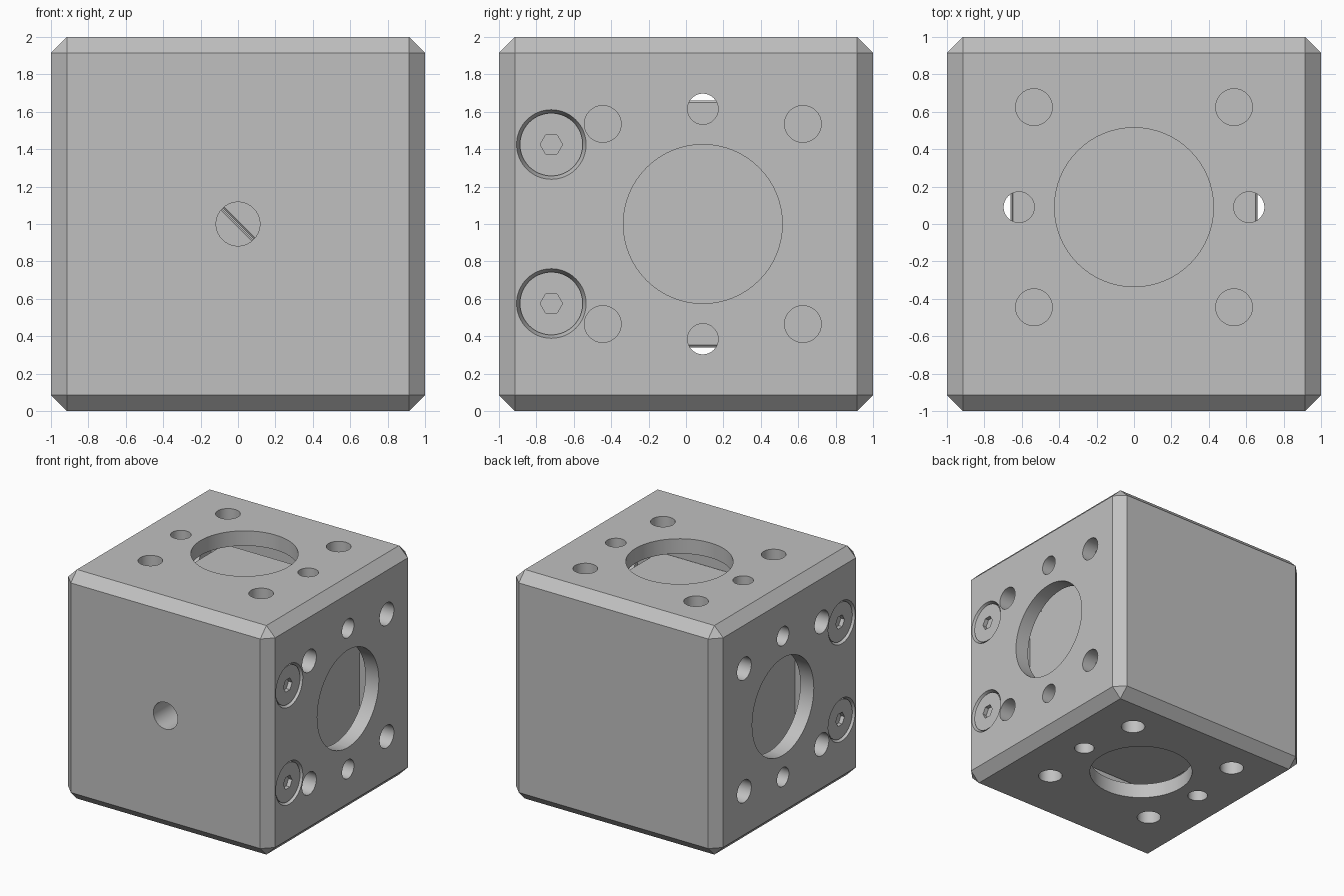
import bpy, bmesh, math
from mathutils import Matrix, Vector

default = bpy.data.objects.get("Cube")
if default:
    bpy.data.objects.remove(default, do_unlink=True)

grey = bpy.data.materials.new("machined grey")
grey.use_nodes = True
colour = (0.53, 0.53, 0.53, 1)
grey.diffuse_color = colour
grey.node_tree.nodes["Principled BSDF"].inputs["Base Color"].default_value = colour

CY = 0.09          # optical axis offset in y
AXIS = {"x": Matrix.Rotation(math.pi / 2, 4, "Y"),
        "y": Matrix.Rotation(math.pi / 2, 4, "X"),
        "z": Matrix.Identity(4)}


def finish(name, bm):
    bmesh.ops.recalc_face_normals(bm, faces=bm.faces)
    mesh = bpy.data.meshes.new(name)
    bm.to_mesh(mesh)
    bm.free()
    obj = bpy.data.objects.new(name, mesh)
    bpy.context.collection.objects.link(obj)
    mesh.materials.append(grey)
    return obj


def add_box(bm, low, high):
    low, high = Vector(low), Vector(high)
    m = Matrix.Translation((low + high) / 2) @ Matrix.Diagonal((high - low).to_4d())
    bmesh.ops.create_cube(bm, size=1, matrix=m)


def add_cyl(bm, centre, axis, r, depth, r2=None, sides=64):
    bmesh.ops.create_cone(bm, cap_ends=True, segments=sides, radius1=r,
                          radius2=r if r2 is None else r2, depth=depth,
                          matrix=Matrix.Translation(centre) @ AXIS[axis])


def bevel(bm, width):
    bmesh.ops.bevel(bm, geom=bm.edges[:], offset=width, offset_type="OFFSET",
                    segments=1, affect="EDGES", profile=0.5)


def activate(obj):
    bpy.ops.object.select_all(action="DESELECT")
    obj.select_set(True)
    bpy.context.view_layer.objects.active = obj


def cut(obj, bm):
    cutter = finish("cutter", bm)
    cutter.hide_render = True
    mod = obj.modifiers.new("cut", "BOOLEAN")
    mod.operation = "DIFFERENCE"
    mod.solver = "EXACT"
    mod.object = cutter
    activate(obj)
    bpy.ops.object.modifier_apply(modifier=mod.name)
    bpy.data.objects.remove(cutter, do_unlink=True)


def smooth(obj):
    activate(obj)
    bpy.ops.object.shade_smooth_by_angle(angle=math.radians(25))


# Chamfered housing
bm = bmesh.new()
add_box(bm, (-1, -1, 0), (1, 1, 2))
bevel(bm, 0.085)
housing = finish("housing", bm)

# Inner chamber
bm = bmesh.new()
add_box(bm, (-0.87, -0.57, 0.13), (0.87, 0.87, 1.87))
cut(housing, bm)

# Port, mounting holes and rod holes through both pairs of walls
for axis in "xz":
    bm = bmesh.new()
    holes = [(0, 0, 0.425), (0.615, 0, 0.082), (-0.615, 0, 0.082)]
    holes += [(a * 0.535, b * 0.535, 0.098) for a in (-1, 1) for b in (-1, 1)]
    for across, along_y, r in holes:
        centre = (0, CY + along_y, 1 + across) if axis == "x" else (across, CY + along_y, 1)
        add_cyl(bm, centre, axis, r, 2.2)
    cut(housing, bm)

# Front access hole
bm = bmesh.new()
add_cyl(bm, (0, -0.8, 1), "y", 0.117, 0.6)
cut(housing, bm)

# Tapered screw recesses
SCREWS = [(side, z) for side in (-1, 1) for z in (0.575, 1.425)]
bm = bmesh.new()
for side, z in SCREWS:
    inner, outer = 0.166, 0.19
    r1, r2 = (inner, outer) if side > 0 else (outer, inner)
    add_cyl(bm, (side * 0.98, -0.72, z), "x", r1, 0.06, r2)
cut(housing, bm)
smooth(housing)

# Screw heads with hex sockets
for side, z in SCREWS:
    bm = bmesh.new()
    add_cyl(bm, (side * 0.96, -0.72, z), "x", 0.168, 0.05)
    name = ("left" if side > 0 else "right") + ("_upper" if z > 1 else "_lower") + "_screw"
    screw = finish(name, bm)
    bm = bmesh.new()
    add_cyl(bm, (side * 0.98, -0.72, z), "x", 0.06, 0.07, sides=6)
    cut(screw, bm)
    smooth(screw)

# Two prisms meeting on the diagonal of the splitter block
H, GAP = 0.66, 0.004
for name, s in (("upper_prism", 1), ("lower_prism", -1)):
    bm = bmesh.new()
    ring = [bm.verts.new((s * x, CY - H, 1 + s * z))
            for x, z in ((-H + GAP, H), (H, H), (H, -H + GAP))]
    face = bm.faces.new(ring)
    side = bmesh.ops.extrude_face_region(bm, geom=[face])["geom"]
    bmesh.ops.translate(bm, vec=(0, 2 * H, 0),
                        verts=[g for g in side if isinstance(g, bmesh.types.BMVert)])
    bmesh.ops.recalc_face_normals(bm, faces=bm.faces)
    bevel(bm, 0.01)
    finish(name, bm)

# Small marker pad on the block's corner
bm = bmesh.new()
add_box(bm, (H - 0.005, CY - H + 0.01, 1.52), (H + 0.004, -0.41, 1.65))
finish("corner_pad", bm)
